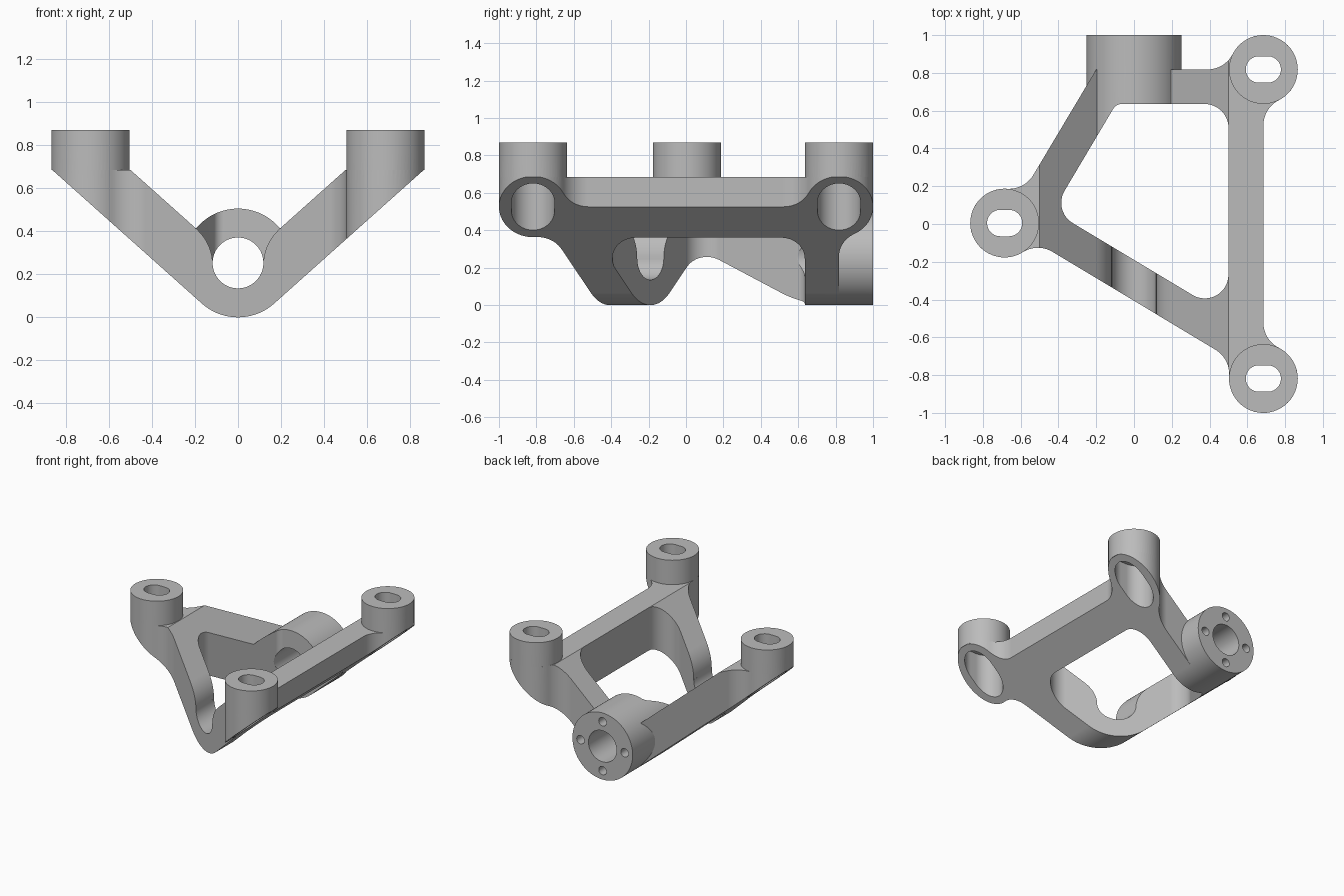
import bpy, bmesh, math
from mathutils import Vector

if "Cube" in bpy.data.objects:
    bpy.data.objects.remove(bpy.data.objects["Cube"], do_unlink=True)

grey = bpy.data.materials.new("plain grey")
grey.use_nodes = True
grey.diffuse_color = (0.5, 0.5, 0.5, 1)
grey.node_tree.nodes["Principled BSDF"].inputs["Base Color"].default_value = (0.5, 0.5, 0.5, 1)

POST_R, FILLET, WIDTH = 0.182, 0.15, 0.185
HUB_R, HUB_Z, BORE_R = 0.2525, 0.2525, 0.118
SHELF, TOP = 0.685, 0.87
TILT = math.radians(41.76)
SLOPE = math.tan(TILT)
posts = [Vector((0.685, 0.818)), Vector((-0.685, 0.005)), Vector((0.685, -0.818))]


def arc(cx, cy, r, a0, a1, n=24):
    return [Vector((cx + r * math.cos(a0 + (a1 - a0) * i / n),
                    cy + r * math.sin(a0 + (a1 - a0) * i / n))) for i in range(n + 1)]


def circle(cx, cy, r, n=64):
    return arc(cx, cy, r, 0, math.tau, n)[:-1]


def sweep(c, p, q, n=12):
    """Short arc about c from p to q."""
    a0 = math.atan2(p.y - c.y, p.x - c.x)
    a1 = math.atan2(q.y - c.y, q.x - c.x)
    d = (a1 - a0 + math.pi) % math.tau - math.pi
    return arc(c.x, c.y, (p - c).length, a0, a0 + d, n)


def rounded(corners):
    """Polygon whose corners (point, radius) are rounded."""
    out = []
    for i, (p, r) in enumerate(corners):
        a = (corners[i - 1][0] - p).normalized()
        b = (corners[(i + 1) % len(corners)][0] - p).normalized()
        half = a.angle(b) / 2
        t = r / math.tan(half)
        c = p + (a + b).normalized() * (r / math.sin(half))
        out += sweep(c, p + a * t, p + b * t)
    return out


def stadium(c, half, r):
    d, h = half - r, math.pi / 2
    return arc(c.x + d, c.y, r, -h, h) + arc(c.x - d, c.y, r, h, 3 * h)


def prism(name, pts, lo, hi, axis="Z"):
    """Extrude a profile along Z, or an x-z profile along Y."""
    bm = bmesh.new()
    put = (lambda p, h: (p.x, p.y, h)) if axis == "Z" else (lambda p, h: (p.x, h, p.y))
    a = [bm.verts.new(put(p, lo)) for p in pts]
    b = [bm.verts.new(put(p, hi)) for p in pts]
    bm.faces.new(a)
    bm.faces.new(b)
    for i in range(len(pts)):
        j = (i + 1) % len(pts)
        bm.faces.new((a[i], a[j], b[j], b[i]))
    bmesh.ops.recalc_face_normals(bm, faces=bm.faces)
    me = bpy.data.meshes.new(name)
    bm.to_mesh(me)
    bm.free()
    me.materials.append(grey)
    ob = bpy.data.objects.new(name, me)
    bpy.context.scene.collection.objects.link(ob)
    return ob


def combine(ob, tool, how):
    """Apply an exact boolean, then discard the tool."""
    mod = ob.modifiers.new("cut", "BOOLEAN")
    mod.operation, mod.solver, mod.object = how, "EXACT", tool
    bpy.context.view_layer.update()
    dg = bpy.context.evaluated_depsgraph_get()
    me = bpy.data.meshes.new_from_object(ob.evaluated_get(dg))
    ob.modifiers.clear()
    ob.data = me
    bpy.data.objects.remove(tool, do_unlink=True)


def blend(o, d, n):
    """Fillet between post o and the bar edge leaving its centre along d, outside n."""
    c = o + n * FILLET + d * math.sqrt((POST_R + FILLET) ** 2 - FILLET ** 2)
    return c, c - n * FILLET, o + (c - o) * (POST_R / (POST_R + FILLET))


# Plan outline: bar edges between post centres, blended into round posts
tr, lf, br = posts
corner = Vector((-0.2, 0.818))
before = [corner, br, tr]
after = [corner, br, tr]
loop = [(tr, br, corner), (lf, corner, br), (br, lf, tr)]
outline = []
for o, prev, nxt in loop:          # counter-clockwise travel
    d_in, d_out = (prev - o).normalized(), (nxt - o).normalized()
    n_in, n_out = Vector((-d_in.y, d_in.x)), Vector((d_out.y, -d_out.x))
    c1, line1, post1 = blend(o, d_in, n_in)
    c2, line2, post2 = blend(o, d_out, n_out)
    a0 = math.atan2(post1.y - o.y, post1.x - o.x)
    a1 = math.atan2(post2.y - o.y, post2.x - o.x)
    a1 = a0 + (a1 - a0) % math.tau
    outline += sweep(c1, line1, post1)[:-1] + arc(o.x, o.y, POST_R, a0, a1, 40)
    outline += sweep(c2, post2, line2)[1:]
    if o is tr:
        outline.append(corner)
frame = prism("bracket_frame", outline, -0.2, 1.2)

# Window through the plan
window = rounded([(Vector((-0.095, 0.635)), 0.05), (Vector((0.5, 0.635)), 0.125),
                  (Vector((0.5, -0.49)), 0.125), (Vector((-0.431, 0.069)), 0.125)])
combine(frame, prism("window", window, -0.5, 1.5), "DIFFERENCE")


# V-shaped front profile with the round hub at its base
def lower(x):
    return HUB_Z - HUB_R / math.cos(TILT) + SLOPE * abs(x)


def upper(x):
    return SHELF + SLOPE * (abs(x) - 0.5)


q = math.pi / 2
hub_low = arc(0, HUB_Z, HUB_R, -q - TILT, -q + TILT, 28)
hub_high = arc(0, HUB_Z, HUB_R, -q + TILT, 3 * q - TILT, 72)
edge = (SHELF - lower(0)) / SLOPE
crown = [p for p in hub_high if abs(p.x) < 0.19 and p.y > upper(p.x) + 0.005]
right = [Vector((edge, SHELF)), Vector((0.5, SHELF)), Vector((0.195, upper(0.195)))]
left = [Vector((-p.x, p.y)) for p in reversed(right)]
combine(frame, prism("vee", hub_low + right + crown + left, -1.5, 1.5, "Y"), "INTERSECT")

# Rear hub and post collars
combine(frame, prism("hub", hub_low + hub_high[1:-1], 0.7, 1.0, "Y"), "UNION")
for o in posts:
    combine(frame, prism("collar", circle(o.x, o.y, POST_R), SHELF, TOP), "UNION")

# Rounded notch over the front arm
k, a, b = Vector((BORE_R, upper(BORE_R))), Vector((0.2, upper(0.2))), Vector((BORE_R, 0.245))
curve = [a * (1 - t) ** 2 + k * 2 * t * (1 - t) + b * t * t for t in [i / 12 for i in range(13)]]
side = [Vector((0.2, 0.9))] + curve
notch = side + [Vector((-p.x, p.y)) for p in reversed(side)]
combine(frame, prism("notch", notch, -1.2, 0.3, "Y"), "DIFFERENCE")

# Shaft bore and four blind screw holes
combine(frame, prism("bore", circle(0, HUB_Z, BORE_R), -1.3, 1.3, "Y"), "DIFFERENCE")
for i in range(4):
    x, z = 0.185 * math.cos(i * q), HUB_Z + 0.185 * math.sin(i * q)
    combine(frame, prism("screw", circle(x, z, 0.032, 24), 0.82, 1.2, "Y"), "DIFFERENCE")

# Slotted posts with wider pockets below
for o in posts:
    combine(frame, prism("slot", stadium(o, 0.093, 0.07), 0, 1.2), "DIFFERENCE")
    combine(frame, prism("pocket", stadium(o, 0.14, 0.115), 0, 0.75), "DIFFERENCE")

# Smooth curved walls, crisp edges
bpy.ops.object.select_all(action="DESELECT")
frame.select_set(True)
bpy.context.view_layer.objects.active = frame
bpy.ops.object.shade_smooth_by_angle(angle=math.radians(30))
wn = frame.modifiers.new("flat_normals", "WEIGHTED_NORMAL")
wn.keep_sharp = True
